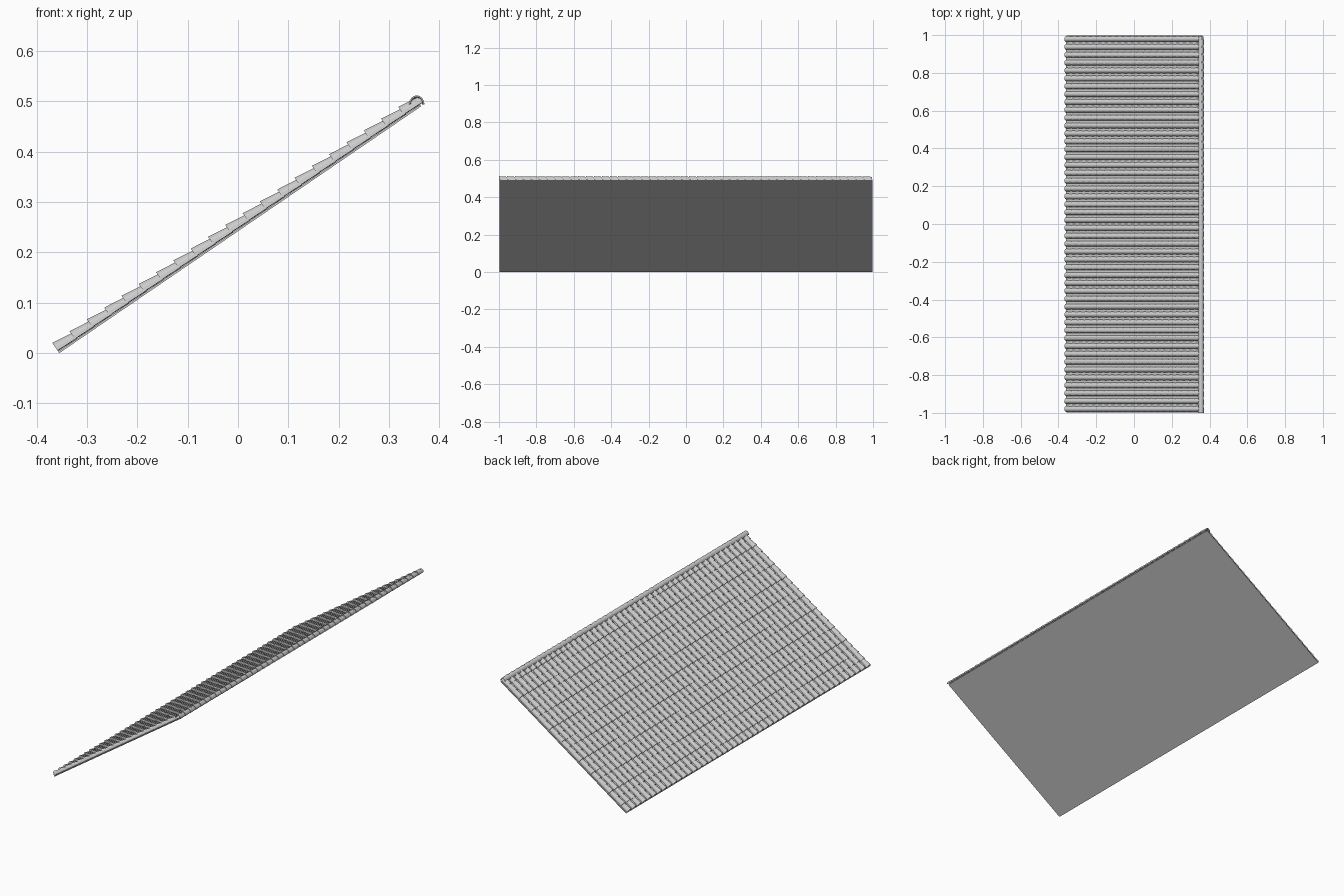
import bpy, bmesh
from math import sin, cos, pi, radians
from mathutils import Matrix

cube = bpy.data.objects.get("Cube")
if cube:
    bpy.data.objects.remove(cube)

grey = bpy.data.materials.new("tile grey")
grey.use_nodes = True
GREY = (0.6, 0.6, 0.6, 1)
grey.diffuse_color = GREY
grey.node_tree.nodes["Principled BSDF"].inputs["Base Color"].default_value = GREY

ROWS, COLS = 21, 48
PITCH = 2 / COLS
STEP = 0.0416
SLOPE = radians(34.3)
EAVE = (-0.355, 0, 0)


def add_object(name, bm):
    bmesh.ops.recalc_face_normals(bm, faces=bm.faces)
    mesh = bpy.data.meshes.new(name)
    bm.to_mesh(mesh)
    bm.free()
    mesh.materials.append(grey)
    obj = bpy.data.objects.new(name, mesh)
    bpy.context.collection.objects.link(obj)
    return obj


def tile(name, length, start, end, thick, flip=1, segs=8):
    """Half-round shell along x; start and end are (half width, height, base)."""
    bm = bmesh.new()
    rings = []
    for x, (width, height, base) in ((0, start), (length, end)):
        for inset in (0, thick):
            rings.append([bm.verts.new((x, (width - inset) * cos(pi * i / segs),
                                        base + flip * (height - inset) * sin(pi * i / segs)))
                          for i in range(segs + 1)])
    outer0, inner0, outer1, inner1 = rings
    for a, b in ((outer0, outer1), (inner0, inner1), (outer0, inner0), (outer1, inner1)):
        for i in range(segs):
            bm.faces.new((a[i], a[i + 1], b[i + 1], b[i]))
    for i in (0, segs):
        bm.faces.new((outer0[i], inner0[i], inner1[i], outer1[i]))
    return add_object(name, bm)


def repeat(obj, count, offset):
    mod = obj.modifiers.new("repeat", 'ARRAY')
    mod.count = count
    mod.use_relative_offset = False
    mod.use_constant_offset = True
    mod.constant_offset_displace = offset


def on_slope(obj):
    obj.matrix_world = Matrix.Translation(EAVE) @ Matrix.Rotation(-SLOPE, 4, 'Y')


# Flat roof deck under the tiles
bm = bmesh.new()
bmesh.ops.create_cube(bm, size=1)
bmesh.ops.transform(bm, matrix=Matrix.Translation((0.435, 0, 0.002))
                    @ Matrix.Diagonal((0.87, 1.996, 0.004, 1)), verts=bm.verts)
on_slope(add_object("roof_deck", bm))

# Barrel cover tiles, tapering uphill so each course overlaps the next
cover = tile("cover_tiles", STEP * 1.1, (0.0155, 0.0185, 0.006), (0.0135, 0.0135, 0.005), 0.003)
cover.data.transform(Matrix.Translation((0, -1 + PITCH / 2, 0)))
repeat(cover, ROWS, (STEP, 0, 0))
repeat(cover, COLS, (0, PITCH, 0))
on_slope(cover)

# Upturned pan tiles in the channels between covers
pan = tile("pan_tiles", STEP * 1.1, (0.013, 0.006, 0.011), (0.012, 0.005, 0.009), 0.002, -1, 6)
pan.data.transform(Matrix.Translation((0, -1 + PITCH, 0)))
repeat(pan, ROWS, (STEP, 0, 0))
repeat(pan, COLS - 1, (0, PITCH, 0))
on_slope(pan)

# Ridge caps along the top edge
ridge = tile("ridge_caps", STEP * 1.1, (0.0155, 0.018, 0), (0.0135, 0.0145, 0), 0.003)
repeat(ridge, COLS - 1, (STEP * 1.018, 0, 0))
ridge.matrix_world = Matrix.Translation((0.355, -1, 0.494)) @ Matrix.Rotation(pi / 2, 4, 'Z')
